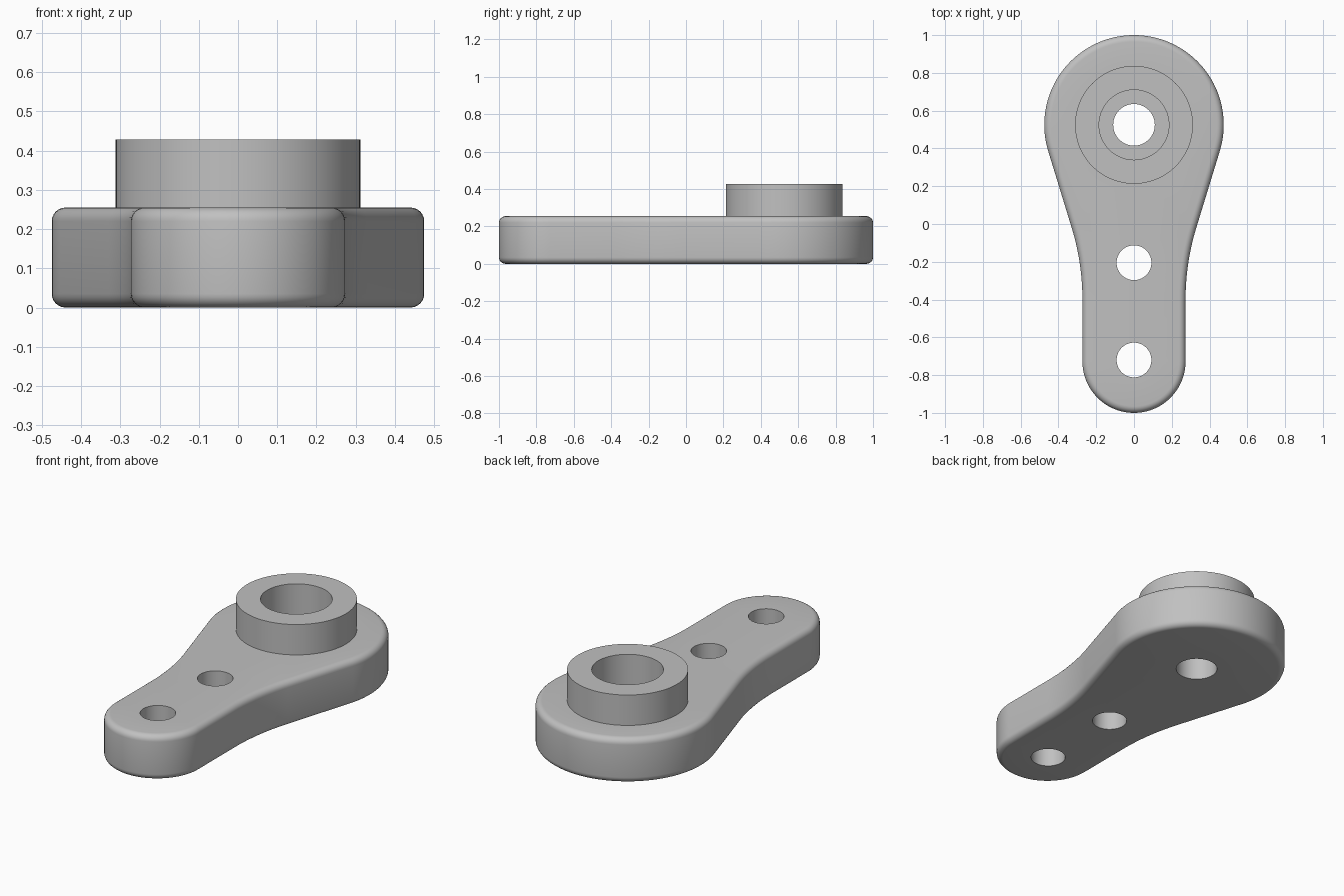
import bpy, bmesh
from math import sin, cos, pi, radians
from mathutils import Vector

if "Cube" in bpy.data.objects:
    bpy.data.objects.remove(bpy.data.objects["Cube"])

# Main sizes
THICK, TOP, FILLET = 0.255, 0.428, 0.035
PIVOT_Y, BIG_R = 0.525, 0.475
END_Y, END_R = -0.727, 0.273
NECK_Y, NECK_R, TAPER = -0.40, 1.30, radians(17)
BOSS_R, BORE_R, THROUGH_R, BORE_FLOOR = 0.312, 0.185, 0.11, 0.17
BOLT_R, BOLT_YS = 0.092, (-0.205, -0.72)

grey = bpy.data.materials.new("machined grey")
grey.use_nodes = True
colour = (0.53, 0.53, 0.53, 1)
grey.diffuse_color = colour
grey.node_tree.nodes["Principled BSDF"].inputs["Base Color"].default_value = colour


def arc(cx, cy, r, a0, a1, n):
    return [(cx + r * cos(a0 + (a1 - a0) * i / n),
             cy + r * sin(a0 + (a1 - a0) * i / n)) for i in range(n + 1)]


def circle(cy, r, n=96):
    return arc(0, cy, r, 0, 2 * pi, n)[:-1]


def outline(d):
    """Arm outline moved inward by d, counter-clockwise."""
    right = arc(0, END_Y, END_R - d, -pi / 2, 0, 24)
    right += arc(END_R + NECK_R, NECK_Y, NECK_R + d, pi, pi - TAPER, 16)
    right += arc(0, PIVOT_Y, BIG_R - d, -TAPER, pi / 2, 36)
    return right + [(-x, y) for x, y in right[-2:0:-1]]


def ring(bm, pts, z):
    return [bm.verts.new((x, y, z)) for x, y in pts]


def skin(bm, rings):
    """Smooth wall through a stack of rings."""
    for a, b in zip(rings, rings[1:]):
        for i in range(len(a)):
            j = (i + 1) % len(a)
            bm.faces.new((a[i], a[j], b[j], b[i])).smooth = True


def cap(bm, loops, up):
    """Flat face bounded by an outer loop and hole loops."""
    edges = []
    for loop in loops:
        for a, b in zip(loop, loop[1:] + loop[:1]):
            edges.append(bm.edges.get((a, b)) or bm.edges.new((a, b)))
    made = bmesh.ops.triangle_fill(bm, edges=edges, use_beauty=True,
                                   normal=Vector((0, 0, up)))["geom"]
    for f in made:
        if isinstance(f, bmesh.types.BMFace):
            f.smooth = False
            f.normal_update()
            if f.normal.z * up < 0:
                f.normal_flip()


def finish(bm, name):
    mesh = bpy.data.meshes.new(name)
    bm.to_mesh(mesh)
    bm.free()
    mesh.materials.append(grey)
    mesh.set_sharp_from_angle(angle=radians(35))
    bpy.context.collection.objects.link(bpy.data.objects.new(name, mesh))


# Arm plate with rounded rims and two bolt holes
bm = bmesh.new()
steps = [i / 6 * pi / 2 for i in range(7)]
rim = [(FILLET * (1 - sin(t)), FILLET * (1 - cos(t))) for t in steps]
section = rim + [(d, THICK - z) for d, z in reversed(rim)]
rims = [ring(bm, outline(d), z) for d, z in section]
skin(bm, rims)
tops, bottoms = [rims[-1]], [rims[0]]
for y in BOLT_YS:
    hole = [ring(bm, circle(y, BOLT_R), z) for z in (THICK, 0)]
    skin(bm, hole)
    tops.append(hole[0])
    bottoms.append(hole[1])
tops.append(ring(bm, circle(PIVOT_Y, BOSS_R), THICK))
bottoms.append(ring(bm, circle(PIVOT_Y, THROUGH_R), 0))
cap(bm, tops, 1)
cap(bm, bottoms, -1)
finish(bm, "arm_plate")

# Pivot boss with stepped bore
bm = bmesh.new()
profile = [(BOSS_R, THICK), (BOSS_R, TOP), (BORE_R, TOP),
           (BORE_R, BORE_FLOOR), (THROUGH_R, BORE_FLOOR), (THROUGH_R, 0)]
skin(bm, [ring(bm, circle(PIVOT_Y, r), z) for r, z in profile])
finish(bm, "pivot_boss")
